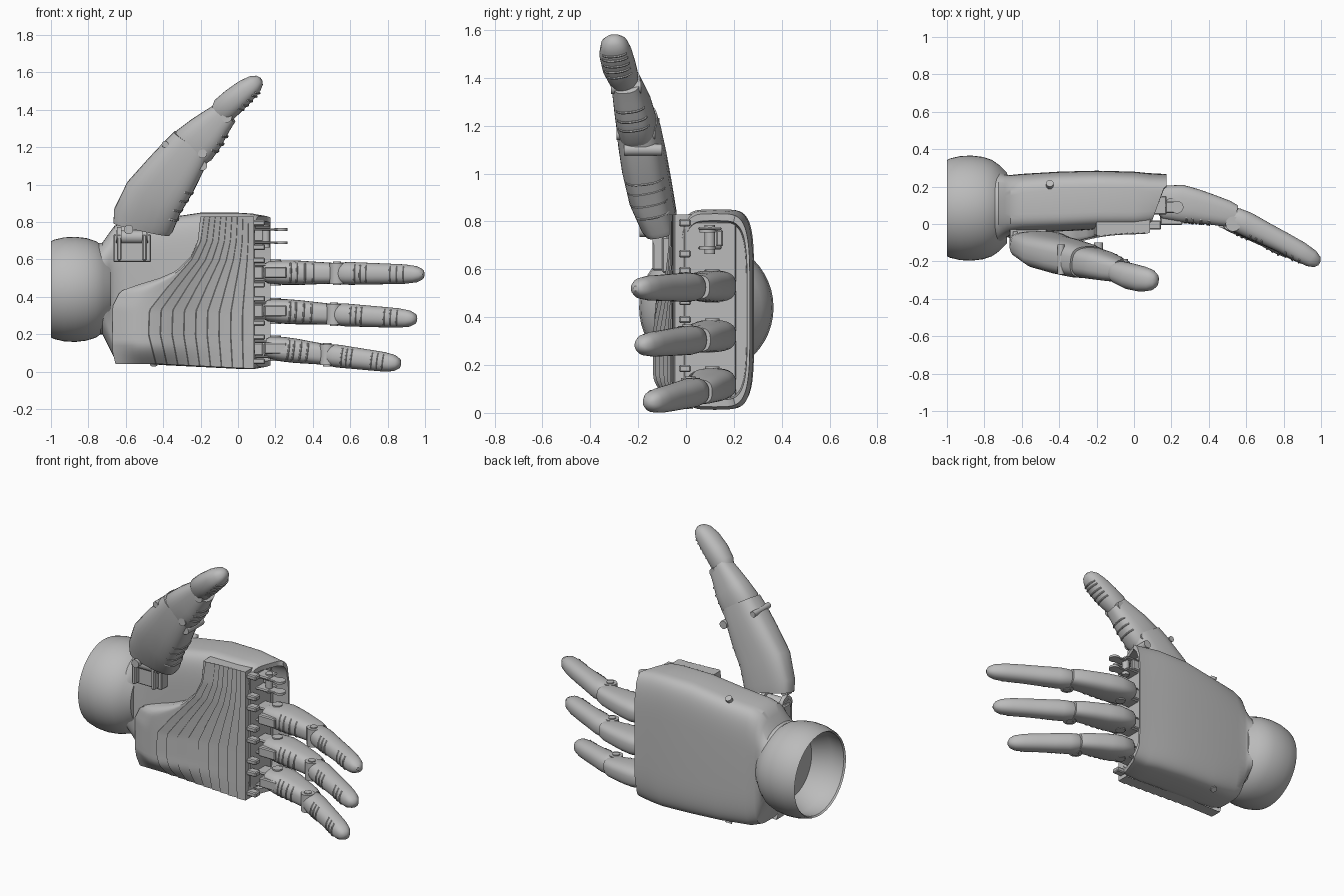
import bpy, bmesh, math
from mathutils import Vector as V

if "Cube" in bpy.data.objects:
    bpy.data.objects.remove(bpy.data.objects["Cube"])

grey = bpy.data.materials.new("shell grey")
grey.use_nodes = True
grey.diffuse_color = (0.5, 0.5, 0.5, 1)
grey.node_tree.nodes["Principled BSDF"].inputs["Base Color"].default_value = (0.5, 0.5, 0.5, 1)
X, Y, Z = V((1, 0, 0)), V((0, 1, 0)), V((0, 0, 1))


def finish(name, bm):
    bmesh.ops.recalc_face_normals(bm, faces=bm.faces)
    me = bpy.data.meshes.new(name)
    bm.to_mesh(me)
    bm.free()
    ob = bpy.data.objects.new(name, me)
    me.materials.append(grey)
    bpy.context.collection.objects.link(ob)
    bpy.ops.object.select_all(action="DESELECT")
    ob.select_set(True)
    bpy.context.view_layer.objects.active = ob
    bpy.ops.object.shade_smooth_by_angle(angle=math.radians(35))
    return ob


def ring(c, a, b, n=2.0, count=32):
    """Rounded-box outline around c with half extents a and b."""
    def p(t):
        return math.copysign(abs(t) ** (2 / n), t)
    angles = [2 * math.pi * i / count for i in range(count)]
    return [c + a * p(math.cos(t)) + b * p(math.sin(t)) for t in angles]


def skin(name, rings):
    bm = bmesh.new()
    loops = [[bm.verts.new(p) for p in r] for r in rings]
    for r, s in zip(loops, loops[1:]):
        for i in range(len(r)):
            j = (i + 1) % len(r)
            bm.faces.new((r[i], r[j], s[j], s[i]))
    bm.faces.new(loops[0])
    bm.faces.new(loops[-1])
    return finish(name, bm)


def sample(path, t):
    """Centre, tangent, side and pad vectors of a limb path (x, y, z, width, depth)."""
    i = min(int(t), len(path) - 2)
    q = [V(p[:3]) for p in path]
    row = [a + (b - a) * (t - i) for a, b in zip(path[i], path[i + 1])]
    near = round(t)
    T = (q[min(near + 1, len(q) - 1)] - q[max(near - 1, 0)]).normalized()
    side = T.cross(-Y).normalized()
    return V(row[:3]), T, side * row[3], side.cross(T).normalized() * row[4]


def limb(name, path, n):
    rings = []
    for i in range(len(path)):
        c, T, a, b = sample(path, i)
        rings.append(ring(c, a, b, n))
    return skin(name, rings)


def ridge(name, c, T, across, out, n, bow=0.02):
    """Thin raised grip line bent over the pad of a limb."""
    rings = []
    for i in range(9):
        t = math.radians(-50 + 12.5 * i)
        s, k = math.sin(t), math.cos(t)
        p = c + across * math.copysign(abs(s) ** (2 / n), s) + out * k ** (2 / n) + T * bow * k
        rings.append(ring(p, T * 0.005, out.normalized() * 0.005, 2, 6))
    skin(name, rings)


def disc(name, c, axis, r, h):
    a = axis.orthogonal().normalized()
    b = axis.cross(a).normalized()
    c = V(c)
    return skin(name, [ring(c + axis * k, a * r, b * r, 2, 20) for k in (-h / 2, h / 2)])


def box(name, c, size, bevel=0.006):
    bm = bmesh.new()
    bmesh.ops.create_cube(bm, size=1)
    for v in bm.verts:
        v.co = V([a + b * s for a, b, s in zip(c, v.co, size)])
    bmesh.ops.bevel(bm, geom=bm.edges[:], offset=bevel, segments=1, affect="EDGES")
    return finish(name, bm)


def lookup(table, z):
    for (z0, x0), (z1, x1) in zip(table, table[1:]):
        if z <= z1:
            return x0 + (x1 - x0) * (z - z0) / (z1 - z0)
    return table[-1][1]


# Hollow wrist cup
cup = [(-0.8, 0.2), (-0.9, 0.255), (-0.99, 0.25), (-1, 0.257), (-0.985, 0.265), (-0.93, 0.278),
       (-0.87, 0.281), (-0.81, 0.274), (-0.76, 0.258), (-0.72, 0.23), (-0.68, 0.19)]
skin("wrist_cup", [ring(V((x, 0.085, 0.44)), Y * r, Z * r, 2, 48) for x, r in cup])

# Palm shell: x, front, back, bottom, top, squareness
palm = [(-0.77, -0.15, 0.32, 0.2, 0.68, 2), (-0.725, -0.12, 0.29, 0.2, 0.69, 2.3),
        (-0.69, -0.08, 0.265, 0.13, 0.74, 3), (-0.66, -0.06, 0.262, 0.07, 0.78, 4),
        (-0.6, -0.05, 0.268, 0.05, 0.8, 4.5), (-0.4, -0.04, 0.28, 0.035, 0.82, 5),
        (-0.2, -0.03, 0.285, 0.025, 0.85, 5), (0, -0.03, 0.28, 0.015, 0.85, 5),
        (0.08, -0.03, 0.272, 0.013, 0.845, 4.5)]
rings = [ring(V((x, (f + k) / 2, (b + t) / 2)), Y * (k - f) / 2, Z * (t - b) / 2, n, 64)
         for x, f, k, b, t, n in palm]
mid = V((0, 0.11, 0.43))
for shrink, depth in ((0.97, 1), (0.9, 1), (0.88, 0)):
    edge = []
    for p in rings[8]:
        q = mid + (p - mid) * shrink
        slant = 0.085 + 0.35 * max(0, p.y + 0.02) + 0.012 * math.cos(p.z * 30) * (p.y > 0.2)
        q.x = min(slant, 0.175) if depth else 0.07
        edge.append(q)
    rings.append(edge)
skin("palm_shell", rings)

# Raised palm pad with overlapping wave strips
outline = [(0.04, -0.655), (0.1, -0.67), (0.35, -0.67), (0.43, -0.63), (0.46, -0.55), (0.5, -0.42),
           (0.54, -0.33), (0.62, -0.25), (0.7, -0.215), (0.84, -0.2)]
wave = [(0.04, -0.44), (0.2, -0.48), (0.33, -0.475), (0.45, -0.38), (0.6, -0.25), (0.7, -0.2), (0.84, -0.18)]
bm = bmesh.new()
strips, rows = 9, 48
grid = []
for r in range(rows + 1):
    z = 0.04 + 0.79 * r / rows
    x0, x1 = lookup(outline, z), lookup(wave, z)
    cols = [(x0 + (x1 - x0) * k / 6, k / 6, 0) for k in range(7)]
    for s in range(strips):
        for f in (0.06, 0.5, 1):
            cols.append((x1 + (0.085 - x1) * (s + f) / strips, 1, 0.008 * (1 - f)))
    line = []
    for x, inner, step in cols:
        fade = min(1, r / 7) * min(1, 0.35 + inner)
        bulge = 0.085 * math.exp(-((x + 0.5) / 0.25) ** 2) * math.sin(fade * math.pi / 2)
        low = z - 0.05 * max(0, x + 0.4) * (1 - r / rows)
        line.append(bm.verts.new((x, -0.046 - bulge - step, low)))
    grid.append(line)
for a, b in zip(grid, grid[1:]):
    for i in range(len(a) - 1):
        bm.faces.new((a[i], a[i + 1], b[i + 1], b[i]))
rim = bmesh.ops.extrude_edge_only(bm, edges=[e for e in bm.edges if e.is_boundary])
for v in rim["geom"]:
    if isinstance(v, bmesh.types.BMVert):
        v.co.y = 0.03
finish("palm_pad", bm)

# Shell screws on the top and bottom edges
for x in (-0.45, 0.03):
    disc("shell_screw_top", (x, 0.21, 0.815), V((0, 0.5, 0.86)), 0.02, 0.03)
    disc("shell_screw_bottom", (x, 0.21, 0.05), V((0, 0.5, -0.86)), 0.02, 0.03)

# Knuckle frame shared by the four finger sockets
box("knuckle_plate", (0.075, 0.1, 0.43), (0.03, 0.22, 0.74))
for z in (0.73, 0.53, 0.325, 0.12):
    for s in (-1, 1):
        box("socket_lug", (0.11, -0.005, z + s * 0.065), (0.07, 0.05, 0.03))
        box("socket_cheek", (0.125, 0.1, z + s * 0.04), (0.1, 0.1, 0.014))
    box("socket_rod", (0.11, 0.14, z), (0.05, 0.03, 0.07))

# Empty socket with an exposed fork
for z in (0.76, 0.69):
    box("fork_plate", (0.17, 0.09, z), (0.16, 0.06, 0.012), 0.004)
    disc("fork_eye", (0.23, 0.09, z), Z, 0.034, 0.014)
disc("fork_pin", (0.15, 0.1, 0.725), Z, 0.022, 0.12)

# Fingers: x, y, half width, half depth
lower = [(0.135, 0.115, 0.045, 0.07), (0.16, 0.115, 0.058, 0.09), (0.25, 0.11, 0.066, 0.1), (0.33, 0.095, 0.065, 0.092),
         (0.42, 0.075, 0.06, 0.08), (0.5, 0.055, 0.056, 0.07), (0.545, 0.045, 0.05, 0.055)]
upper = [(0.51, 0.035, 0.042, 0.045), (0.545, 0.025, 0.058, 0.062), (0.6, 0, 0.061, 0.066), (0.7, -0.05, 0.058, 0.06),
         (0.8, -0.1, 0.055, 0.056), (0.89, -0.15, 0.052, 0.055), (0.95, -0.185, 0.044, 0.047),
         (0.98, -0.203, 0.029, 0.032), (0.992, -0.21, 0.01, 0.012)]
for label, z, slope, s in (("middle", 0.53, -0.012, 1), ("ring", 0.325, -0.055, 0.95), ("little", 0.125, -0.105, 0.84)):
    def place(x, y, w=0.0, d=0.0):
        return (0.2 + (x - 0.2) * s, 0.11 + (y - 0.11) * s, z + slope * (x - 0.2), w, d)
    low, up = [place(*p) for p in lower], [place(*p) for p in upper]
    limb(label + "_finger_lower", low, 2.8)
    limb(label + "_finger_upper", up, 2.3)
    disc(label + "_knuckle_pin", place(0.2, 0.11)[:3], Z, 0.03, 0.138)
    disc(label + "_hinge", place(0.53, 0)[:3], Z, 0.04, 0.112)
    disc(label + "_hinge_screw", place(0.53, 0)[:3], Z, 0.022, 0.124)
    box(label + "_clevis", place(0.2, 0.015)[:3], (0.12, 0.04, 0.06))
    for path, n, spots in ((low, 2.8, (2.3, 2.8, 3.3, 3.8)), (up, 2.3, (2.3, 2.6, 2.9, 4.2, 4.6, 5))):
        for t in spots:
            ridge(label + "_grip", *sample(path, t), n)

# Thumb mount
box("thumb_mount", (-0.565, -0.05, 0.66), (0.2, 0.1, 0.15))
for x in (-0.635, -0.5):
    box("thumb_mount_cheek", (x, -0.09, 0.665), (0.025, 0.1, 0.14))
    disc("thumb_mount_eye", (x, -0.09, 0.725), X, 0.05, 0.025)
disc("thumb_mount_axle", (-0.567, -0.09, 0.72), X, 0.035, 0.17)
disc("thumb_base_screw", (-0.585, -0.17, 0.76), Y, 0.025, 0.05)

# Thumb segments: x, y, z, half width, half depth
base = [(-0.515, -0.105, 0.765, 0.155, 0.068), (-0.505, -0.115, 0.81, 0.168, 0.078), (-0.45, -0.15, 0.93, 0.165, 0.092),
        (-0.36, -0.175, 1.05, 0.15, 0.095), (-0.285, -0.195, 1.16, 0.13, 0.092), (-0.245, -0.205, 1.22, 0.115, 0.085)]
link = [(-0.27, -0.2, 1.16, 0.1, 0.075), (-0.235, -0.208, 1.21, 0.122, 0.083), (-0.17, -0.222, 1.275, 0.108, 0.078),
        (-0.11, -0.24, 1.34, 0.085, 0.068), (-0.065, -0.25, 1.385, 0.07, 0.058)]
tip = [(-0.1, -0.25, 1.375, 0.055, 0.05), (-0.075, -0.26, 1.4, 0.072, 0.062), (-0.02, -0.28, 1.45, 0.07, 0.07),
       (0.045, -0.295, 1.505, 0.062, 0.068), (0.09, -0.3, 1.54, 0.049, 0.056), (0.115, -0.303, 1.558, 0.03, 0.036),
       (0.124, -0.304, 1.564, 0.01, 0.012)]
limb("thumb_base", base, 3)
limb("thumb_link", link, 2.8)
limb("thumb_tip", tip, 2.3)
for path, n, spots in ((base, 3, (1.6, 2, 2.4, 2.8)), (link, 2.8, (1.5, 2, 2.5)), (tip, 2.3, (1.8, 2.2, 2.6, 3, 3.4))):
    for t in spots:
        c, T, a, b = sample(path, t)
        ridge("thumb_grip", c, T, b, a, n)
for x, z, y, r in ((-0.27, 1.18, -0.2, 0.024), (-0.19, 1.165, -0.21, 0.024), (-0.06, 1.36, -0.25, 0.028),
                   (-0.39, 1.215, -0.19, 0.018), (-0.19, 1.1, -0.18, 0.025)):
    disc("thumb_screw", (x, y, z), Y, r, 0.16 if z < 1.3 else 0.125)
